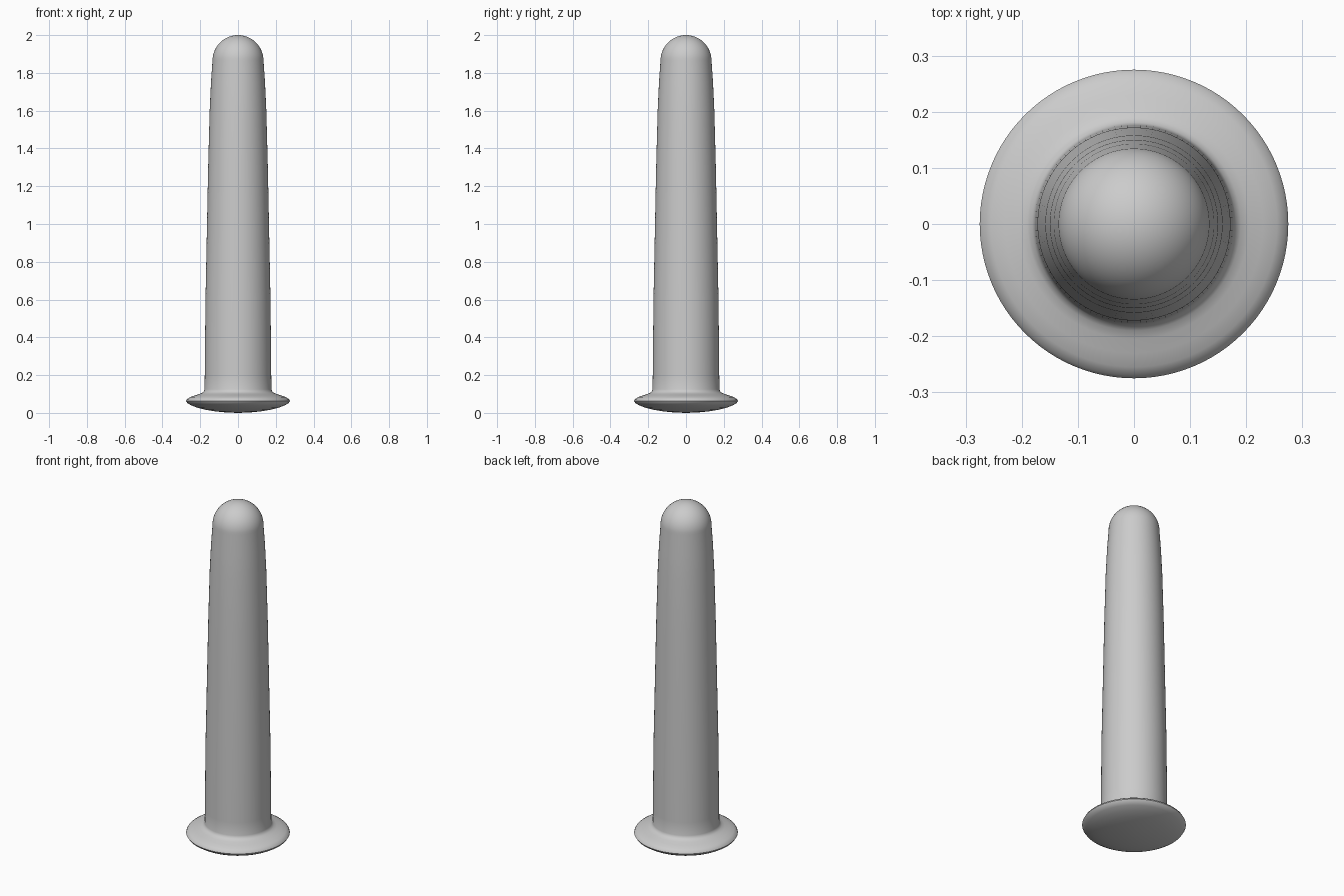
import bpy, bmesh, math

if "Cube" in bpy.data.objects:
    bpy.data.objects.remove(bpy.data.objects["Cube"])

SEGMENTS = 96


def lathe(name, profile):
    """Revolve an (r, z) profile around the z axis."""
    bm = bmesh.new()
    verts = [bm.verts.new((r, 0, z)) for r, z in profile]
    edges = [bm.edges.new(pair) for pair in zip(verts, verts[1:])]
    bmesh.ops.spin(bm, geom=verts + edges, cent=(0, 0, 0), axis=(0, 0, 1),
                   angle=2 * math.pi, steps=SEGMENTS)
    bmesh.ops.remove_doubles(bm, verts=bm.verts, dist=1e-5)
    bmesh.ops.recalc_face_normals(bm, faces=bm.faces)
    mesh = bpy.data.meshes.new(name)
    bm.to_mesh(mesh)
    bm.free()
    obj = bpy.data.objects.new(name, mesh)
    bpy.context.collection.objects.link(obj)
    bpy.context.view_layer.objects.active = obj
    obj.select_set(True)
    bpy.ops.object.shade_smooth_by_angle(angle=math.radians(40))
    return obj


# Shallow domed underside and rounded flange rim
base = [(0, 0), (0.06, 0.002), (0.12, 0.008), (0.17, 0.016), (0.215, 0.027),
        (0.25, 0.041), (0.268, 0.052), (0.275, 0.063), (0.27, 0.073),
        (0.255, 0.083), (0.23, 0.092), (0.205, 0.1)]

# Small fillet, then the gently tapering shaft
shaft = [(0.19, 0.106), (0.181, 0.114), (0.177, 0.125), (0.176, 0.2),
         (0.172, 0.6), (0.164, 1.0), (0.158, 1.3), (0.15, 1.6), (0.143, 1.75)]

# Hemispherical tip
R = 0.135
tip = [(R * math.cos(a), 2 - R + R * math.sin(a))
       for a in (math.pi / 2 * i / 16 for i in range(16))] + [(0, 2)]

lathe("rounded_rod_with_flange", base + shaft + tip)
